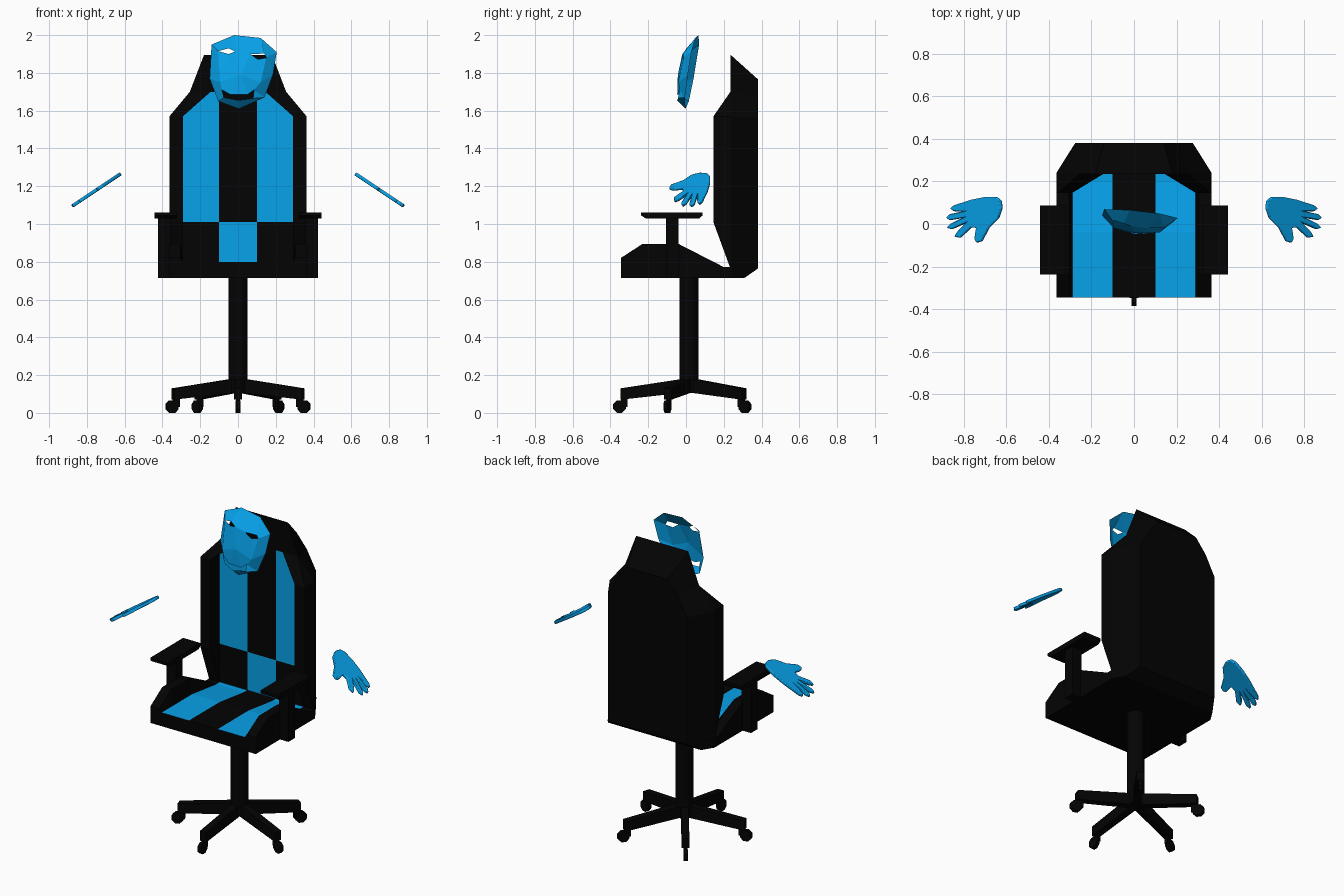
import bpy, bmesh
from math import radians
from mathutils import Matrix, Vector

if "Cube" in bpy.data.objects:
    bpy.data.objects.remove(bpy.data.objects["Cube"])


def material(name, rgb):
    m = bpy.data.materials.new(name)
    m.diffuse_color = (*rgb, 1)
    m.use_nodes = True
    m.node_tree.nodes["Principled BSDF"].inputs["Base Color"].default_value = m.diffuse_color
    return m


BLACK = material("black", (0.001, 0.001, 0.001))
BLUE = material("blue", (0.002, 0.36, 0.82))


def finish(name, bm, *mats):
    bmesh.ops.remove_doubles(bm, verts=bm.verts, dist=1e-4)
    bmesh.ops.recalc_face_normals(bm, faces=bm.faces)
    me = bpy.data.meshes.new(name)
    bm.to_mesh(me)
    bm.free()
    for m in mats:
        me.materials.append(m)
    ob = bpy.data.objects.new(name, me)
    bpy.context.collection.objects.link(ob)
    return ob


def loft(name, rows, is_blue):
    """Skin half cross-sections (centre front to centre back), mirrored in x."""
    bm = bmesh.new()
    rings = []
    for half in rows:
        full = half + [(-x, y, z) for x, y, z in half[-2:0:-1]]
        rings.append([bm.verts.new(p) for p in full])
    n = len(rings[0])
    for i in range(len(rings) - 1):
        for j in range(n):
            k = (j + 1) % n
            f = bm.faces.new((rings[i][j], rings[i][k], rings[i + 1][k], rings[i + 1][j]))
            f.material_index = int(is_blue(i, min(j, n - 1 - j)))
    bm.faces.new(rings[0])
    bm.faces.new(rings[-1])
    return finish(name, bm, BLACK, BLUE)


def prism(name, pts, offset, mat, matrix=Matrix()):
    """Extrude a polygon by +-offset along that vector."""
    bm = bmesh.new()
    off = Vector(offset)
    a = [bm.verts.new(matrix @ (Vector(p) - off)) for p in pts]
    b = [bm.verts.new(matrix @ (Vector(p) + off)) for p in pts]
    bm.faces.new(a)
    bm.faces.new(b)
    for i in range(len(a)):
        k = (i + 1) % len(a)
        bm.faces.new((a[i], a[k], b[k], b[i]))
    return finish(name, bm, mat)


def cylinder(name, r, depth, sides, matrix):
    bm = bmesh.new()
    bmesh.ops.create_cone(bm, cap_ends=True, segments=sides, radius1=r, radius2=r,
                          depth=depth, matrix=matrix)
    return finish(name, bm, BLACK)


# Backrest: flat recessed striped panel, straight-walled bolsters, chamfered rear
def back_row(z, xs, yb, xb, zb, yp=0.235):
    x1, x2, x3 = xs
    return [(0, yp, z), (x1, yp, z), (x2, yp, z), (x2, yb, z), (x3, yb, z),
            (x3, 0.237, z), (xb, 0.382, zb), (0, 0.382, zb)]


wide = (0.1, 0.292, 0.363)
loft("backrest", [
    back_row(0.77, wide, 0.233, 0.275, 0.77),
    back_row(1.01, wide, 0.145, 0.275, 1.01),
    back_row(1.57, wide, 0.145, 0.275, 1.56),
    back_row(1.70, (0.1, 0.145, 0.255), 0.235, 0.21, 1.68),
    back_row(1.895, (0.08, 0.12, 0.18), 0.235, 0.14, 1.765),
], lambda i, c: (c == 0 and i == 0) or (c == 1 and i in (1, 2)))


# Seat: flat striped cushion between raised bolsters
def seat_row(y, zp, zt, zb=0.715, k=1.0):
    return [(0, y, zp), (0.1 * k, y, zp), (0.29 * k, y, zp), (0.305 * k, y, zt),
            (0.365 * k, y, zt), (0.365 * k, y, zb), (0, y, zb)]


loft("seat", [
    seat_row(-0.345, 0.80, 0.82), seat_row(-0.23, 0.80, 0.895),
    seat_row(-0.04, 0.80, 0.895), seat_row(0.2, 0.77, 0.772),
    seat_row(0.24, 0.77, 0.772), seat_row(0.31, 0.77, 0.772, 0.715, 0.88),
    seat_row(0.382, 0.77, 0.772, 0.765, 0.755),
], lambda i, c: c == 1 and i < 4)

# Armrests: post and tapered pad on each side
for s, side in ((-1, "left"), (1, "right")):
    prism(side + "_arm_post",
          [(s * 0.39, -0.105, 0.715), (s * 0.39, -0.04, 0.715),
           (s * 0.39, -0.04, 1.04), (s * 0.39, -0.105, 1.04)], (0.033, 0, 0), BLACK)
    prism(side + "_arm_pad",
          [(s * 0.382, -0.215, 1.03), (s * 0.382, 0.07, 1.03), (s * 0.382, 0.088, 1.045),
           (s * 0.382, 0.088, 1.062), (s * 0.382, -0.237, 1.062), (s * 0.382, -0.237, 1.045)],
          (0.06, 0, 0), BLACK)

# Gas column and five-legged base with casters
CY = 0.015
cylinder("column", 0.05, 0.62, 12, Matrix.Translation((0, CY, 0.42)))
for k in range(5):
    m = Matrix.Translation((0, CY, 0)) @ Matrix.Rotation(radians(72 * k - 90), 4, "Z")
    prism(f"base_leg_{k}", [(0, 0, 0.11), (0.362, 0, 0.07), (0.362, 0, 0.13), (0, 0, 0.185)],
          (0, 0.022, 0), BLACK, m)
    prism(f"caster_stem_{k}", [(0.325, 0, 0.03), (0.36, 0, 0.03), (0.36, 0, 0.08), (0.325, 0, 0.08)],
          (0, 0.01, 0), BLACK, m)
    cylinder(f"caster_{k}", 0.036, 0.024, 8,
             m @ Matrix.Translation((0.367, 0, 0.0333)) @ Matrix.Rotation(radians(90), 4, "X")
             @ Matrix.Rotation(radians(22.5), 4, "Z"))

# Floating hands: outline seen from above, laid on a plane falling outwards
hand = [(0.62, 0.075), (0.625, 0.11), (0.645, 0.127), (0.70, 0.127), (0.76, 0.115),
        (0.845, 0.088), (0.862, 0.073), (0.845, 0.06), (0.805, 0.059),
        (0.865, 0.046), (0.881, 0.03), (0.865, 0.018), (0.805, 0.028),
        (0.86, 0.002), (0.878, -0.016), (0.857, -0.025), (0.79, 0.004),
        (0.83, -0.038), (0.842, -0.06), (0.815, -0.064), (0.765, -0.016), (0.74, -0.018),
        (0.748, -0.07), (0.738, -0.088), (0.715, -0.081), (0.68, -0.015), (0.635, 0.03)]
for s, side in ((-1, "left"), (1, "right")):
    ob = prism(side + "_hand", [(s * x, y, 1.265 - (x - 0.622) * 0.665) for x, y in hand],
               (s * 0.005, 0, 0.0075), BLUE)
    bev = ob.modifiers.new("round", "BEVEL")
    bev.width, bev.segments = 0.006, 2
    bpy.ops.object.select_all(action="DESELECT")
    ob.select_set(True)
    bpy.context.view_layer.objects.active = ob
    bpy.ops.object.shade_smooth_by_angle(angle=radians(50))

# Low-poly mask: (x, z, bulge) points over a leaning plane; eyes and mouth left open
pts = [(-.02, 2.0, 0), (.12, 1.985, 0), (.205, 1.91, 0), (.185, 1.79, 0), (.14, 1.67, 0),
       (.005, 1.61, 0), (-.105, 1.65, 0), (-.15, 1.77, 0), (-.14, 1.95, 0),
       (-.105, 1.915, .04), (-.05, 1.93, .055), (-.015, 1.912, .06), (-.05, 1.9, .05),
       (.065, 1.9, .06), (.14, 1.902, .05), (.15, 1.88, .04), (.105, 1.872, .05),
       (-.085, 1.71, .04), (-.04, 1.685, .052), (.05, 1.685, .052), (.085, 1.71, .04),
       (.08, 1.665, .042), (0, 1.655, .052), (-.075, 1.67, .042),
       (-.095, 1.75, .05), (.12, 1.75, .05), (.015, 1.79, .07)]
faces = [(8, 0, 10, 9), (0, 11, 10), (0, 1, 13, 11), (1, 14, 13), (1, 2, 15, 14),
         (8, 9, 24, 7), (9, 12, 24), (12, 11, 26, 24), (11, 13, 26), (13, 16, 25, 26),
         (16, 15, 25), (15, 2, 3, 25), (3, 4, 20, 25), (4, 21, 20), (4, 5, 22, 21),
         (5, 6, 23, 22), (6, 17, 23), (6, 7, 24, 17), (24, 26, 18, 17), (26, 19, 18),
         (26, 25, 20, 19)]
bm = bmesh.new()
vs = [bm.verts.new((x, 0.03 + 0.17 * (z - 1.8) - 0.1 * x - d, z)) for x, z, d in pts]
for f in faces:
    bm.faces.new([vs[i] for i in f])
finish("mask", bm, BLUE)
